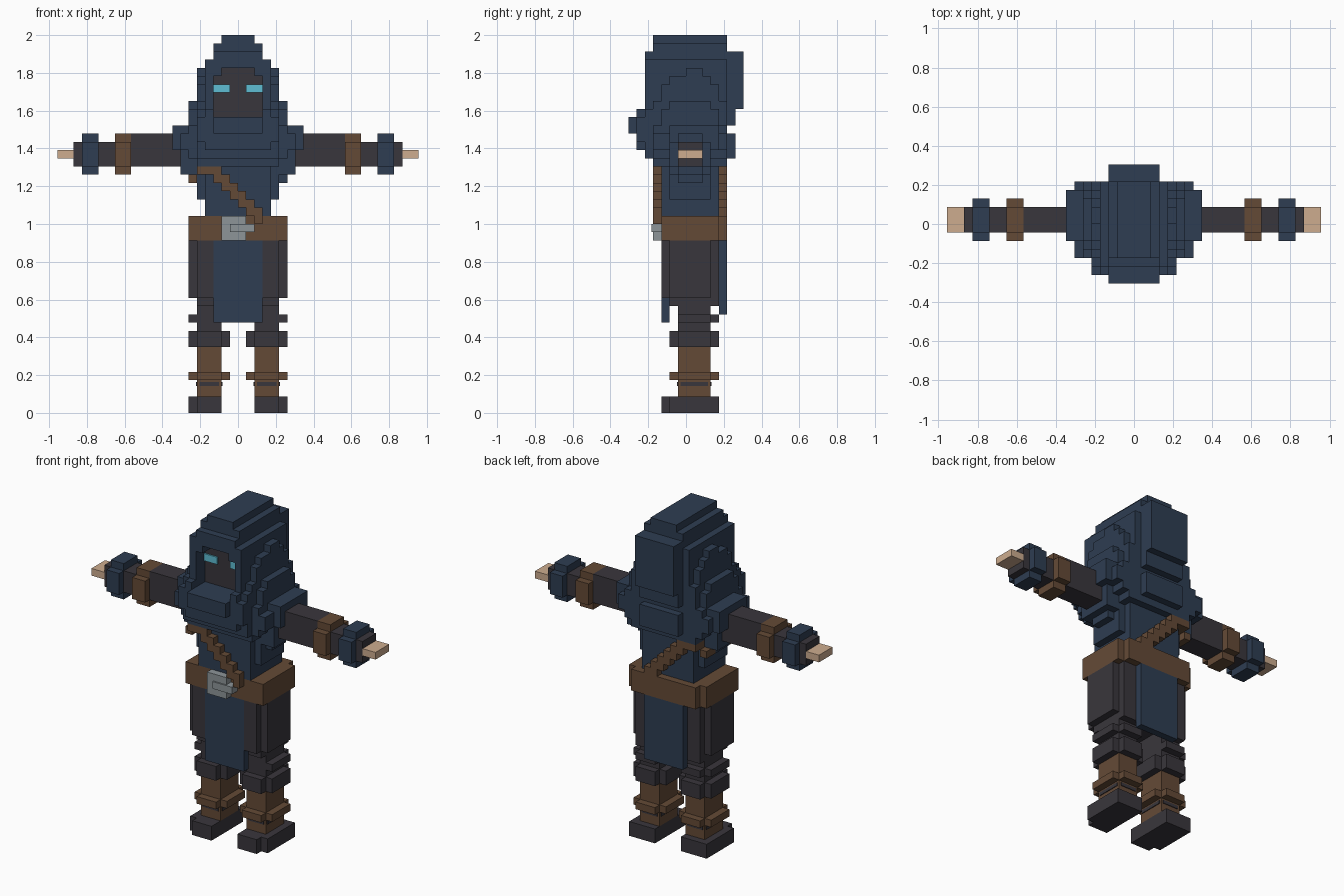
import bpy, bmesh
from mathutils import Vector

if "Cube" in bpy.data.objects:
    bpy.data.objects.remove(bpy.data.objects["Cube"])

V = 2 / 46  # size of one cube


def material(name, hex_code):
    m = bpy.data.materials.new(name)
    rgb = [int(hex_code[i:i + 2], 16) / 255 for i in (0, 2, 4)]
    m.diffuse_color = [c / 12.92 if c <= 0.04045 else ((c + 0.055) / 1.055) ** 2.4 for c in rgb] + [1]
    m.use_nodes = True
    m.node_tree.nodes["Principled BSDF"].inputs["Base Color"].default_value = m.diffuse_color
    return m


BLUE = material("navy cloth", "2e3d52")
DARK = material("charcoal cloth", "39363c")
BROWN = material("brown leather", "644a36")
SKIN = material("skin", "cdac8f")
CYAN = material("glowing cyan", "5fbdd4")
GREY = material("buckle grey", "8d9599")


def cells(x0, x1, y0, y1, z0, z1):
    return {(x, y, z) for x in range(x0, x1) for y in range(y0, y1) for z in range(z0, z1)}


def sym(*layers):
    """Centred layers given as half width, y range, z range."""
    out = set()
    for h, y0, y1, z0, z1 in layers:
        out |= cells(-h, h, y0, y1, z0, z1)
    return out


def mirrored(s):
    return {(-1 - x, y, z) for x, y, z in s}


def finish(name, bm, mat):
    me = bpy.data.meshes.new(name)
    bm.to_mesh(me)
    bm.free()
    me.materials.append(mat)
    ob = bpy.data.objects.new(name, me)
    bpy.context.collection.objects.link(ob)


def part(name, s, mat):
    """Make the outer skin of a set of cubes."""
    bm = bmesh.new()
    verts = {}
    for c in s:
        for axis in range(3):
            for side in (0, 1):
                n = list(c)
                n[axis] += 1 if side else -1
                if tuple(n) in s:
                    continue
                u, w = (axis + 1) % 3, (axis + 2) % 3
                ring = []
                for du, dw in ((0, 0), (1, 0), (1, 1), (0, 1)):
                    p = list(c)
                    p[axis] += side
                    p[u] += du
                    p[w] += dw
                    p = tuple(p)
                    if p not in verts:
                        verts[p] = bm.verts.new(Vector(p) * V)
                    ring.append(verts[p])
                bm.faces.new(ring if side else ring[::-1])
    finish(name, bm, mat)


def both(name, s, mat):
    part("left_" + name, s, mat)
    part("right_" + name, mirrored(s), mat)


def plate(name, x0, x1, y0, y1, z0, z1, mat):
    """Thin box with fractional cube coordinates."""
    bm = bmesh.new()
    bmesh.ops.create_cube(bm, size=1)
    lo, hi = Vector((x0, y0, z0)), Vector((x1, y1, z1))
    for v in bm.verts:
        v.co = Vector([(lo[i] + hi[i]) / 2 + v.co[i] * (hi[i] - lo[i]) for i in range(3)]) * V
    finish(name, bm, mat)


# Hood, cowl and torso with the face opening carved out
robe = sym(
    (2, -4, 5, 36, 46), (3, -4, 5, 36, 45), (3, -5, 7, 37, 44), (4, -5, 5, 36, 43),
    (5, -4, 5, 36, 38), (5, -3, 4, 38, 40), (5, -2, 3, 40, 41), (5, 0, 2, 41, 42),
    (3, -7, 5, 34, 36), (5, -6, 5, 33, 36), (4, -6, 5, 32, 37), (5, -5, 5, 31, 37),
    (3, 0, 6, 31, 34), (3, 0, 6, 35, 37),
    (7, -4, 5, 32, 34), (7, -2, 3, 29, 32), (8, -2, 4, 32, 35),
    (6, -4, 5, 31, 35), (6, -3, 4, 35, 37), (6, -2, 3, 37, 38), (5, -4, 5, 30, 31),
    (6, -1, 2, 28, 30), (5, -2, 3, 26, 30), (4, -3, 4, 24, 31))
robe -= sym((3, -8, 0, 36, 41), (2, -8, 0, 41, 42))
part("hooded_robe", robe, BLUE)

# Shadowed face and eyes
part("face", sym((3, -3, 0, 36, 41), (2, -3, 0, 41, 42)), DARK)
for side, x in (("left", 1), ("right", -3)):
    plate(side + "_eye", x, x + 2, -3.2, -3, 39, 40, CYAN)

# Diagonal strap, front and back, wrapping the side under one arm
strap = set()
for x in range(-3, 3):
    for y in (-4, 4):
        strap |= {(x, y, 26 - x), (x, y, 25 - x)}
strap |= cells(-5, -3, -4, -2, 29, 30) | cells(-5, -3, 3, 5, 29, 30)
strap |= cells(-6, -5, -3, 4, 28, 29)
part("strap", strap, BROWN)

# Belt and buckle
part("belt", sym((6, -3, 4, 21, 24), (5, -3, 5, 21, 24)), BROWN)
part("buckle", cells(-2, 1, -4, -3, 21, 24), GREY)
plate("buckle_prong", -1, 2, -4.2, -3, 22, 23, GREY)

# Coat skirt with hanging cloths
coat = sym((6, -2, 3, 14, 21), (5, -3, 4, 14, 21)) - sym((3, -3, -2, 14, 21))
part("coat_skirt", coat, DARK)
part("front_cloth", sym((3, -3, -2, 11, 21)), BLUE)
part("back_cloth", sym((3, 4, 5, 12, 21)), BLUE)

# Legs: trousers, knee pads, boots and shoes
both("trousers", cells(2, 5, -1, 3, 8, 14) | cells(2, 5, -2, 4, 13, 14)
     | cells(2, 6, -1, 3, 11, 12) | cells(2, 5, -1, 4, 11, 12), DARK)
both("knee_pad", cells(1, 6, -1, 3, 8, 10) | cells(2, 5, -2, 4, 8, 10), DARK)
both("boot", cells(2, 5, -1, 3, 2, 8) | cells(1, 6, -1, 3, 4, 5)
     | cells(2, 5, -2, 4, 4, 5), BROWN)
both("shoe", cells(2, 6, -2, 4, 0, 2) | cells(2, 5, -3, 4, 0, 2), DARK)
for side, x in (("left", 2), ("right", -5)):
    plate(side + "_boot_stripe_front", x + .3, x + 2.7, -1.1, 3.1, 3.3, 3.75, DARK)
    plate(side + "_boot_stripe_side", x - .1, x + 3.1, -.7, 2.7, 3.3, 3.75, DARK)


def cuff(x0, x1):
    return cells(x0, x1, -2, 3, 30, 33) | cells(x0, x1, -1, 2, 29, 34)


# Arms: sleeves, leather bands, cuffs and fingers
both("sleeve", cells(6, 13, -1, 2, 30, 34) | cells(13, 20, -1, 2, 30, 33), DARK)
both("arm_band", cuff(13, 15), BROWN)
both("wrist_cuff", cuff(17, 19), BLUE)
both("fingers", cells(20, 22, -1, 2, 31, 32), SKIN)
